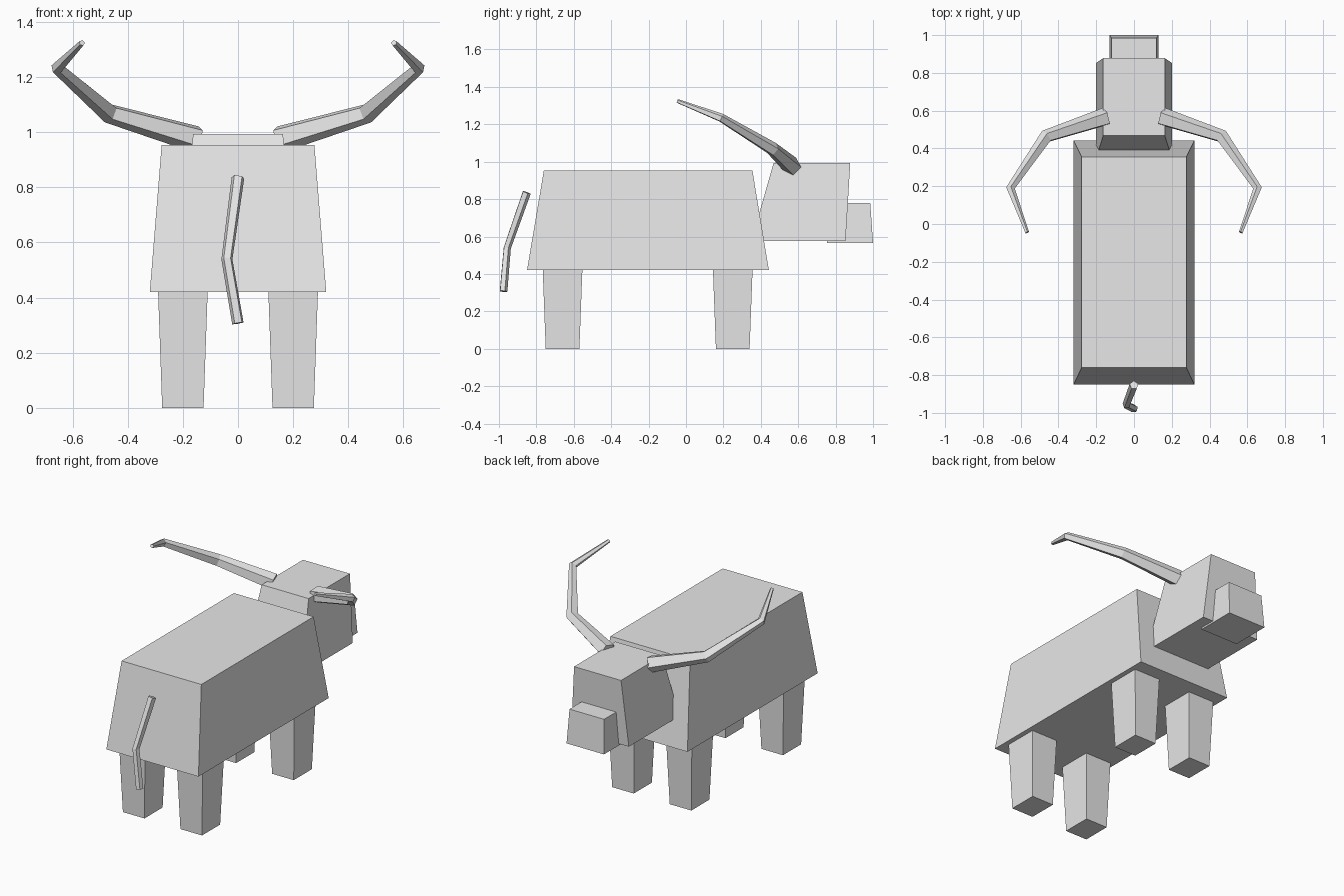
import bpy, bmesh, math
from mathutils import Vector

cube = bpy.data.objects.get("Cube")
if cube:
    bpy.data.objects.remove(cube, do_unlink=True)

grey = bpy.data.materials.new("light_grey")
grey.use_nodes = True
grey.diffuse_color = (0.8, 0.8, 0.8, 1)
grey.node_tree.nodes["Principled BSDF"].inputs["Base Color"].default_value = grey.diffuse_color


def finish(name, bm):
    bmesh.ops.recalc_face_normals(bm, faces=bm.faces)
    mesh = bpy.data.meshes.new(name)
    bm.to_mesh(mesh)
    bm.free()
    mesh.materials.append(grey)
    obj = bpy.data.objects.new(name, mesh)
    bpy.context.collection.objects.link(obj)
    return obj


def tapered_block(name, bottom, top):
    """Block between two rectangles, each given as x0, x1, y0, y1, z."""
    bm = bmesh.new()
    bmesh.ops.create_cube(bm, size=1)
    for v in bm.verts:
        x0, x1, y0, y1, z = top if v.co.z > 0 else bottom
        v.co = (x1 if v.co.x > 0 else x0, y1 if v.co.y > 0 else y0, z)
    return finish(name, bm)


def tapered_tube(name, path, radii, up, sides=5):
    """Faceted tube along a path; up points at the first corner of each ring."""
    bm = bmesh.new()
    points = [Vector(p) for p in path]
    up = Vector(up)
    rings = []
    for i, p in enumerate(points):
        before = (p - points[i - 1]).normalized() if i else Vector()
        after = (points[i + 1] - p).normalized() if i + 1 < len(points) else Vector()
        tangent = (before + after).normalized()
        up = (up - tangent * up.dot(tangent)).normalized()
        across = tangent.cross(up)
        angles = [math.tau * k / sides for k in range(sides)]
        rings.append([bm.verts.new(p + radii[i] * (math.cos(a) * up + math.sin(a) * across))
                      for a in angles])
    for lower, upper in zip(rings, rings[1:]):
        for k in range(sides):
            n = (k + 1) % sides
            bm.faces.new((lower[k], lower[n], upper[n], upper[k]))
    bm.faces.new(rings[0])
    bm.faces.new(rings[-1])
    return finish(name, bm)


# Body, head and snout
tapered_block("body", (-.32, .32, -.85, .443, .42), (-.277, .277, -.76, .355, .953))
tapered_block("head", (-.2, .2, .35, .853, .577), (-.163, .163, .468, .878, .993))
tapered_block("snout", (-.13, .13, .753, 1.0, .566), (-.12, .12, .765, .985, .778))

# Legs, narrower at the foot
for end, y in (("back", -.66), ("front", .25)):
    for side, s in (("left", 1), ("right", -1)):
        x = .2 * s
        tapered_block(f"{end}_{side}_leg",
                      (x - .075, x + .075, y - .09, y + .09, 0),
                      (x - .09, x + .09, y - .106, y + .106, .425))

# Horns sweeping out, back and in
horn_path = [(.148, .567, .975), (.465, .463, 1.068), (.655, .188, 1.234), (.566, -.045, 1.324)]
for side, s in (("left", 1), ("right", -1)):
    tapered_tube(f"{side}_horn", [(x * s, y, z) for x, y, z in horn_path],
                 (.051, .037, .024, .011), (0, .39, .92))

# Tail hanging behind the body
tapered_tube("tail", [(0, -.853, .836), (-.04, -.957, .54), (0, -.977, .307)],
             (.024, .021, .022), (0, 1, 0))
